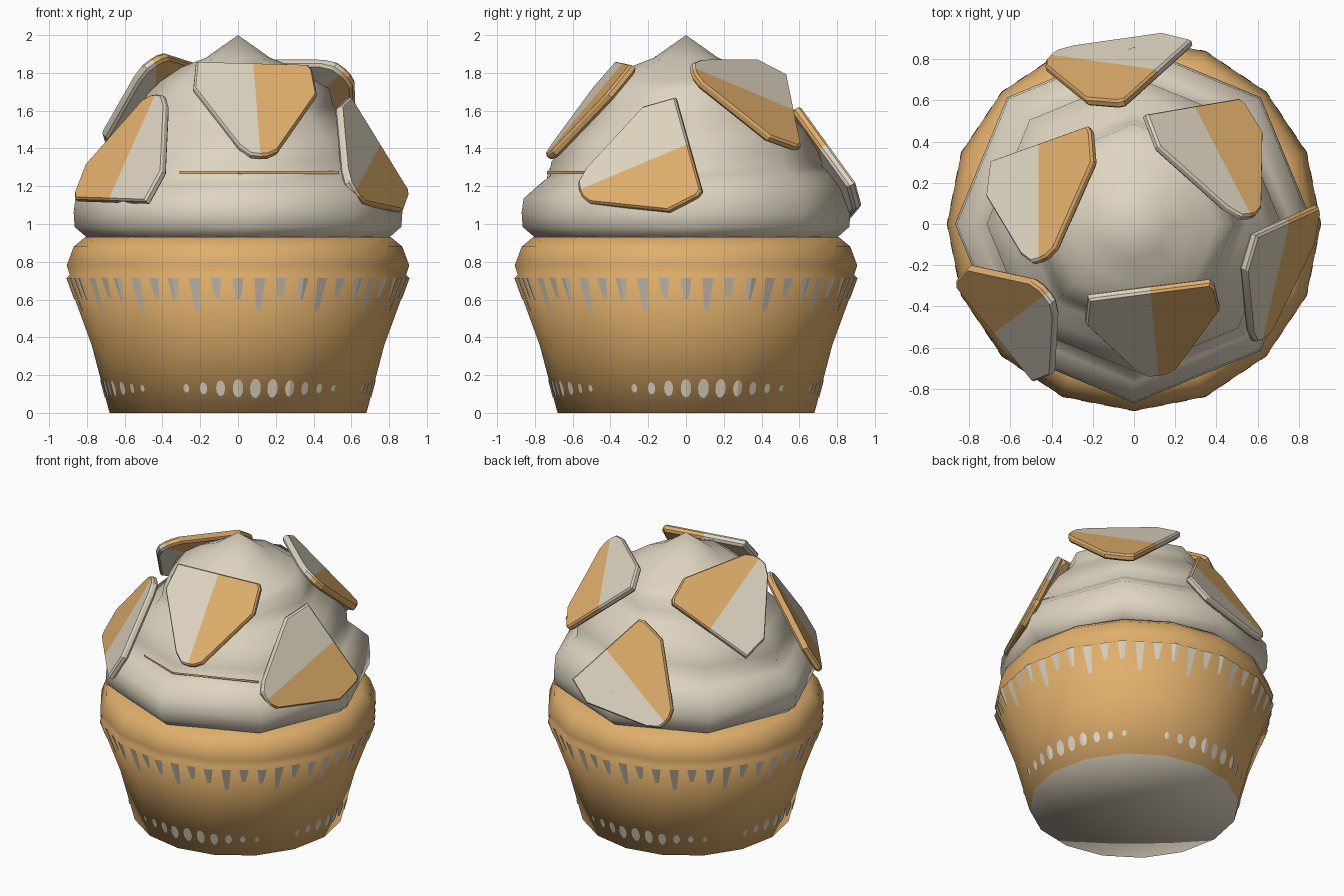
import bpy, bmesh, math
from mathutils import Vector

if "Cube" in bpy.data.objects:
    bpy.data.objects.remove(bpy.data.objects["Cube"])

def material(name, rgb):
    m = bpy.data.materials.new(name)
    m.diffuse_color = (*rgb, 1)
    m.use_nodes = True
    m.node_tree.nodes["Principled BSDF"].inputs["Base Color"].default_value = m.diffuse_color
    return m

CREAM = material("cream", (0.73, 0.66, 0.53))
TAN = material("golden_tan", (0.75, 0.43, 0.15))

def finish(name, verts, faces, mats, idx=None, smooth=None):
    me = bpy.data.meshes.new(name)
    me.from_pydata([tuple(v) for v in verts], [], faces)
    for m in mats:
        me.materials.append(m)
    for i, p in enumerate(me.polygons):
        p.material_index = idx[i] if idx else 0
    bm = bmesh.new()
    bm.from_mesh(me)
    if smooth:
        bmesh.ops.recalc_face_normals(bm, faces=bm.faces)
    bm.to_mesh(me)
    bm.free()
    ob = bpy.data.objects.new(name, me)
    bpy.context.collection.objects.link(ob)
    if smooth:
        bpy.ops.object.select_all(action='DESELECT')
        bpy.context.view_layer.objects.active = ob
        ob.select_set(True)
        bpy.ops.object.shade_smooth_by_angle(angle=math.radians(smooth))
    return ob

def lathe(name, profile, n, mats, smooth, shift=None, rule=None):
    """Rings of n points; profile ends are closed with a centre point each."""
    verts, faces = [], []
    rings = profile[1:-1]
    for j, (r, z) in enumerate(rings):
        for k in range(n):
            a = 2 * math.pi * k / n
            dz = shift(a, j) if shift else 0
            verts.append((r * math.cos(a), r * math.sin(a), z + dz))
    for j in range(len(rings) - 1):
        for k in range(n):
            k2 = (k + 1) % n
            faces.append((j*n + k, j*n + k2, (j+1)*n + k2, (j+1)*n + k))
    for j, (r, z) in ((0, profile[0]), (len(rings) - 1, profile[-1])):
        c = len(verts)
        verts.append((0, 0, z))
        for k in range(n):
            faces.append((j*n + k, j*n + (k + 1) % n, c))
    idx = None
    if rule:
        idx = [rule(sum((Vector(verts[i]) for i in f), Vector()) / len(f)) for f in faces]
    return finish(name, verts, faces, mats, idx, smooth)

# Cup: 16-sided, flat pale underside, rolled rim
N = 16
CUP = [(0, 0), (0.68, 0.0), (0.775, 0.36), (0.905, 0.715),
       (0.89, 0.73), (0.907, 0.78), (0.87, 0.88), (0.81, 0.93), (0.6, 0.94), (0, 0.94)]
lathe("cup", CUP, N, [TAN, CREAM], 179,
      rule=lambda c: 1 if c.z < 0.01 else 0)

# Frosting: 8-sided swirl tiers with a peak, higher toward the back right
FROST = [(0, 0.92), (0.79, 0.92), (0.865, 0.985), (0.87, 1.06), (0.86, 1.12), (0.77, 1.20),
         (0.72, 1.24), (0.715, 1.31), (0.635, 1.43), (0.54, 1.52), (0.50, 1.58), (0.485, 1.66),
         (0.405, 1.76), (0.30, 1.83), (0.17, 1.88), (0, 2.0)]
def swirl(a, j):
    if j < 3 or j > 10:
        return 0
    return 0.01 + 0.06 * (0.5 + 0.5 * math.cos(a - math.radians(60)))
lathe("frosting", FROST, 8, [CREAM], 80, shift=swirl)

# Painted marks that follow the faceted cup
def cup_point(a, z, lift=0.004):
    side = CUP[1:4]
    for (r0, z0), (r1, z1) in zip(side, side[1:]):
        if z <= z1:
            break
    r = r0 + (r1 - r0) * (z - z0) / (z1 - z0)
    step = 2 * math.pi / N
    r = r * math.cos(step / 2) / math.cos(a % step - step / 2) + lift
    return (r * math.cos(a), r * math.sin(a), z)

# Drips below the rim
verts, faces = [], []
for k in range(48):
    a = 2 * math.pi * k / 48
    bottom = (0.60, 0.54, 0.61)[k % 3]
    i = len(verts)
    for z, w in ((0.715, 0.034), (bottom, 0.014)):
        verts += [cup_point(a + s * w, z) for s in (-1, 0, 1)]
    faces += [(i + 3, i + 4, i + 1, i), (i + 4, i + 5, i + 2, i + 1)]
finish("drips", verts, faces, [CREAM])

# Oval dots near the base, in four groups
verts, faces = [], []
for k in range(48):
    a = 2 * math.pi * k / 48
    size = 0.5 + 0.5 * math.cos(4 * a - 0.6)
    if size < 0.06:
        continue
    h, w = 0.015 + 0.037 * size, 0.018 + 0.023 * size
    i = len(verts)
    verts.append(cup_point(a, 0.13))
    for s in range(12):
        t = 2 * math.pi * s / 12
        verts.append(cup_point(a + w * math.cos(t), 0.13 + h * math.sin(t)))
    faces += [(i, i + 1 + s, i + 1 + (s + 1) % 12) for s in range(12)]
finish("base_dots", verts, faces, [CREAM])

# Thin tan line in the front crease of the frosting
path = [(-0.31, -0.622), (0, -0.735), (0.535, -0.53)]
verts = [(x, y, z) for z in (1.266, 1.28) for x, y in path]
finish("crease_line", verts, [(0, 1, 4, 3), (1, 2, 5, 4)], [TAN])

# Two-tone flakes: outline in (along, across), wide end at origin
OUTLINE = [(0, 0), (0, -0.3), (0.18, -0.325), (0.57, -0.11), (0.63, -0.05), (0.635, 0),
           (0.63, 0.04), (0.60, 0.09), (0.2, 0.325), (0.03, 0.31), (0, 0.29)]

def flake(name, base, tip, tan_dir):
    base, tip = Vector(base), Vector(tip)
    u = (tip - base).normalized()
    v = Vector(tan_dir)
    v = (v - u * v.dot(u)).normalized()
    n = u.cross(v)
    c = 0.28
    cnt = len(OUTLINE)
    layers = ((0, 0.98), (-0.012, 1.01), (-0.036, 1.01), (-0.05, 0.96))
    verts = [base + u * (c + (a - c) * s) + v * (b * s) + n * (d + 0.006)
             for d, s in layers for a, b in OUTLINE]
    faces, idx = [], []
    for o in (0, cnt * (len(layers) - 1)):
        faces += [tuple(o + i for i in range(6)),
                  tuple(o + i for i in list(range(5, cnt)) + [0])]
        idx += [0, 1]
    for j in range(len(layers) - 1):
        for i in range(cnt):
            i2 = (i + 1) % cnt
            faces.append((j*cnt + i, j*cnt + i2, (j+1)*cnt + i2, (j+1)*cnt + i))
            idx.append(0 if i < 5 else 1)
    finish(name, verts, faces, [CREAM, TAN], idx, 18)

flake("flake_front", (0.08, -0.33, 1.85), (0.12, -0.75, 1.35), (0.6, 0.09, 0))
flake("flake_right", (0.75, 0.01, 1.42), (0.62, -0.56, 1.18), (0.32, 0.18, -0.49))
flake("flake_front_left", (-0.68, -0.53, 1.13), (-0.44, -0.35, 1.67), (-0.4, 0.5, 0.02))
flake("flake_back", (0.11, 0.745, 1.42), (-0.39, 0.815, 1.07), (-0.25, -0.3, 0.45))
flake("flake_left", (-0.46, 0.39, 1.575), (-0.46, -0.15, 1.86), (0.47, 0.17, 0.32))
flake("flake_back_right", (0.29, 0.57, 1.60), (0.55, 0.07, 1.81), (0.46, 0.1, -0.4))
